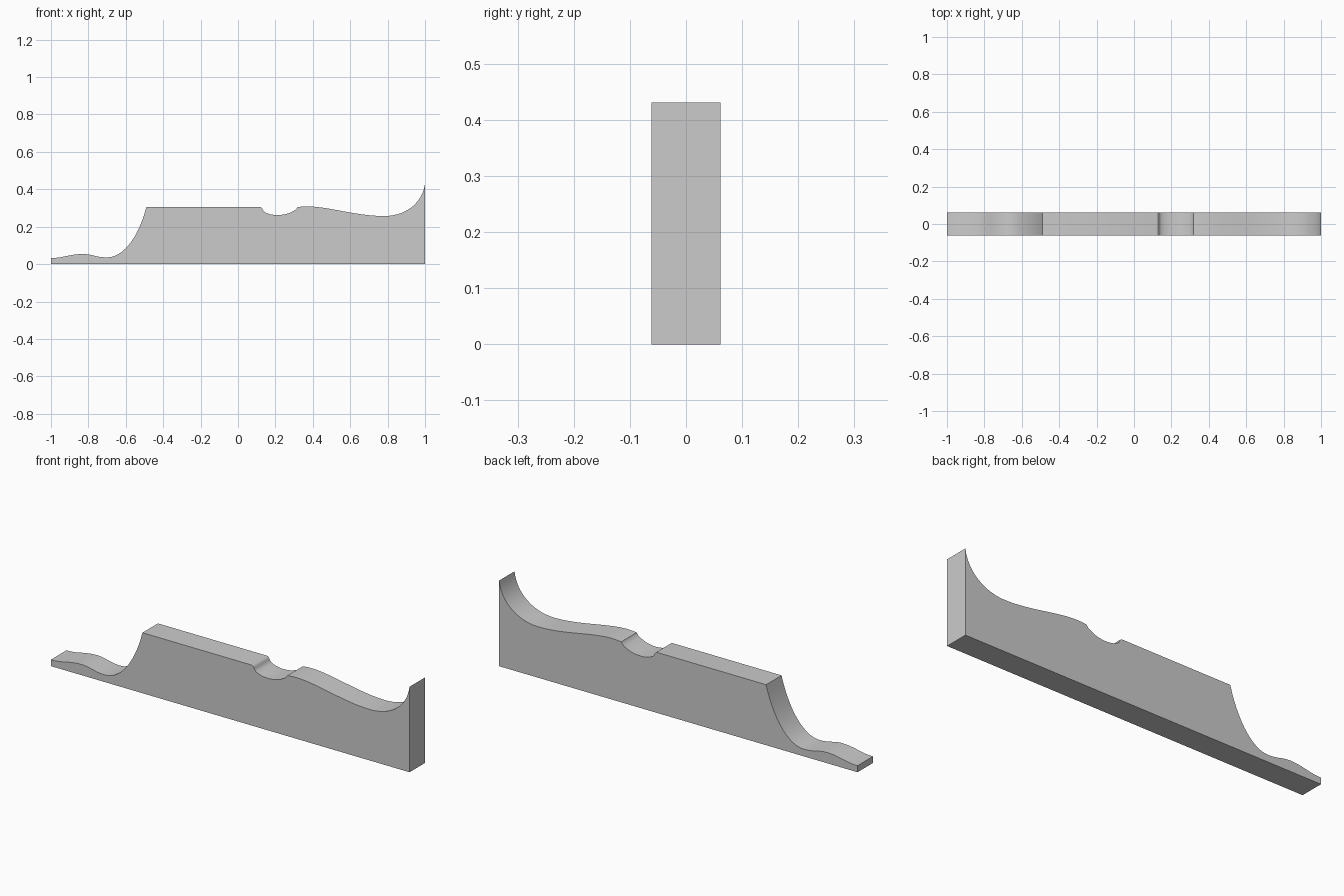
import bpy, bmesh
from mathutils import Vector
from mathutils.geometry import interpolate_bezier

if "Cube" in bpy.data.objects:
    bpy.data.objects.remove(bpy.data.objects["Cube"])

HALF_DEPTH = 0.0615
STEPS = 14

# Top outline from left to right: (handle, handle, end) per curve, or (end,) for a straight edge
start = (-1.0, 0.033)
segments = [
    ((-0.94, 0.031), (-0.90, 0.054), (-0.83, 0.054)),   # low hump
    ((-0.78, 0.054), (-0.76, 0.036), (-0.70, 0.036)),   # dip
    ((-0.61, 0.036), (-0.53, 0.15), (-0.49, 0.305)),    # concave rise
    ((0.12, 0.305),),                                   # flat top
    ((0.135, 0.301), (0.130, 0.285), (0.147, 0.276)),   # notch lip
    ((0.18, 0.257), (0.25, 0.257), (0.29, 0.281)),      # notch bowl
    ((0.303, 0.287), (0.312, 0.293), (0.318, 0.305)),
    ((0.44, 0.325), (0.61, 0.257), (0.78, 0.257)),      # long slope
    ((0.89, 0.257), (0.985, 0.32), (1.0, 0.431)),       # upswept end
]

outline = [(-1.0, 0.0), start]
for seg in segments:
    if len(seg) == 1:
        outline.append(seg[0])
        continue
    pts = [Vector((p[0], p[1], 0)) for p in (outline[-1], *seg)]
    outline += [(p.x, p.y) for p in interpolate_bezier(*pts, STEPS)[1:]]
outline.append((1.0, 0.0))

# Extrude the outline through the depth
bm = bmesh.new()
face = bm.faces.new([bm.verts.new((x, -HALF_DEPTH, z)) for x, z in outline])
extruded = bmesh.ops.extrude_face_region(bm, geom=[face])["geom"]
bmesh.ops.translate(bm, vec=(0, 2 * HALF_DEPTH, 0),
                    verts=[g for g in extruded if isinstance(g, bmesh.types.BMVert)])
if not any(len(f.verts) > 4 and f.calc_center_median().y < -0.05 for f in bm.faces):
    bm.faces.new([v for v in face.verts] if face.is_valid else
                 [v for v in bm.verts if v.co.y < 0])
bmesh.ops.recalc_face_normals(bm, faces=bm.faces)
mesh = bpy.data.meshes.new("profile_bracket")
bm.to_mesh(mesh)
bm.free()

bracket = bpy.data.objects.new("profile_bracket", mesh)
bpy.context.collection.objects.link(bracket)
bpy.context.view_layer.objects.active = bracket
bracket.select_set(True)
bpy.ops.object.shade_smooth_by_angle(angle=0.5)
